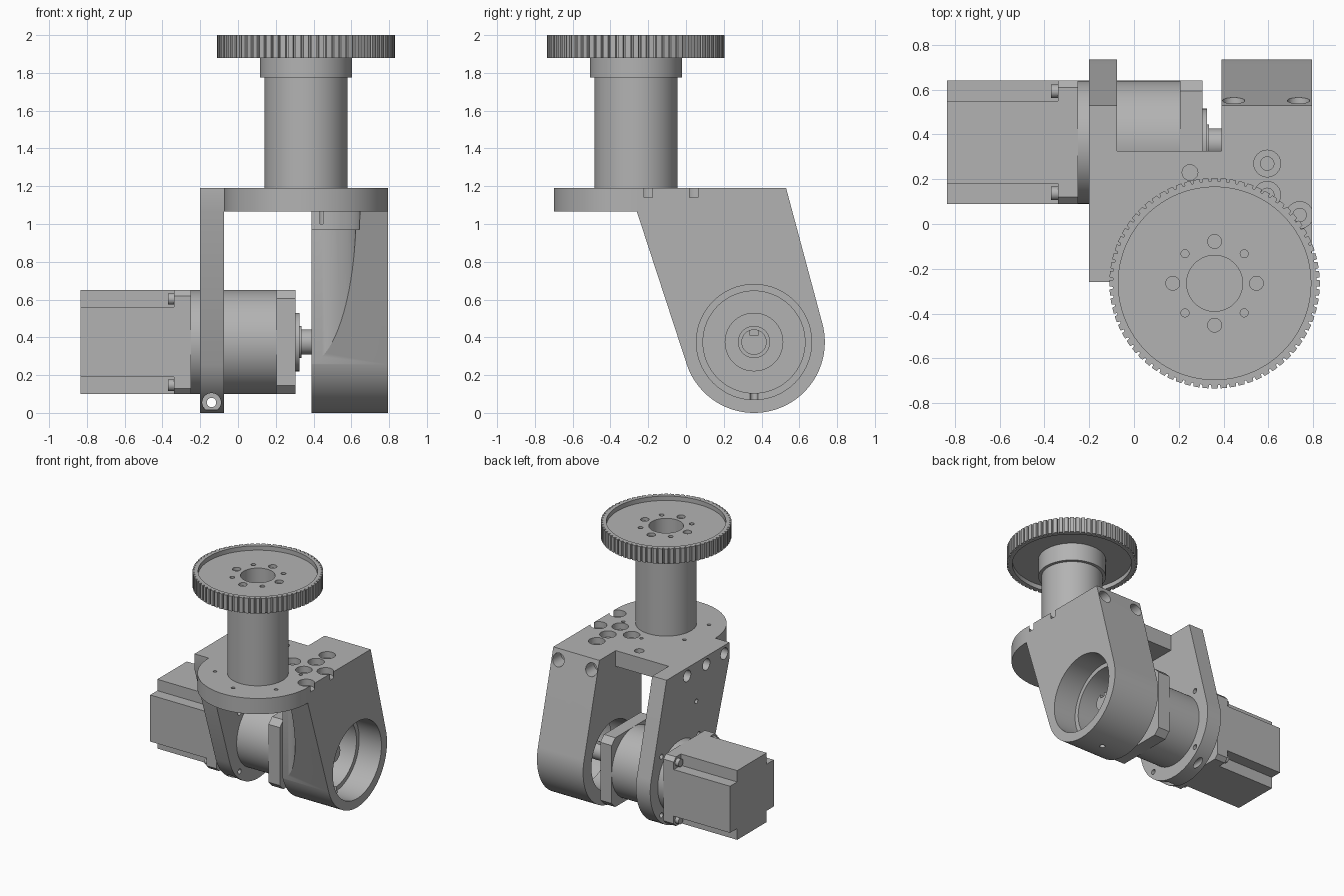
import bpy, bmesh, math
from mathutils import Vector

if "Cube" in bpy.data.objects:
    bpy.data.objects.remove(bpy.data.objects["Cube"])

steel = bpy.data.materials.new("grey_metal")
steel.diffuse_color = (0.45, 0.45, 0.45, 1)
steel.use_nodes = True
steel.node_tree.nodes["Principled BSDF"].inputs["Base Color"].default_value = steel.diffuse_color

AX, AY, AZ = 0.36, -0.265, 0.375      # column centre (x, y); drive axis height
DRIVE = (0.36, AZ)                    # drive axis in (y, z)
COL = (AX, AY)


def prism(name, pts, axis, lo, hi):
    """Extrude a 2D outline along an axis: x uses (y,z), y uses (x,z), z uses (x,y)."""
    def place(p, h):
        return {'x': (h, p[0], p[1]), 'y': (p[0], h, p[1]), 'z': (p[0], p[1], h)}[axis]
    bm = bmesh.new()
    a = [bm.verts.new(place(p, lo)) for p in pts]
    b = [bm.verts.new(place(p, hi)) for p in pts]
    bm.faces.new(a)
    bm.faces.new(b[::-1])
    n = len(pts)
    for i in range(n):
        bm.faces.new((a[i], b[i], b[(i + 1) % n], a[(i + 1) % n]))
    bmesh.ops.recalc_face_normals(bm, faces=bm.faces)
    me = bpy.data.meshes.new(name)
    bm.to_mesh(me)
    bm.free()
    me.materials.append(steel)
    ob = bpy.data.objects.new(name, me)
    bpy.context.collection.objects.link(ob)
    return ob


def arc(c, r, a0, a1, n):
    return [(c[0] + r * math.cos(math.radians(a0 + (a1 - a0) * i / n)),
             c[1] + r * math.sin(math.radians(a0 + (a1 - a0) * i / n))) for i in range(n + 1)]


def cyl(name, c, r, axis, lo, hi, n=64):
    return prism(name, arc(c, r, 0, 360, n)[:-1], axis, lo, hi)


def boolean(ob, other, op='DIFFERENCE'):
    m = ob.modifiers.new("bool", 'BOOLEAN')
    m.operation, m.object, m.solver = op, other, 'EXACT'
    bpy.context.view_layer.objects.active = ob
    bpy.ops.object.modifier_apply(modifier=m.name)
    bpy.data.objects.remove(other)


def hole(ob, c, r, axis, lo, hi, n=24):
    boolean(ob, cyl("cutter", c, r, axis, lo, hi, n))


def square(c, h, cut, notch=False):
    """Square outline with chamfered or notched corners."""
    pts = []
    for sx, sy in ((1, 1), (-1, 1), (-1, -1), (1, -1)):
        p = [(sx * h, sy * (h - cut)), (sx * (h - cut), sy * h)]
        if notch:
            p.insert(1, (sx * (h - cut), sy * (h - cut)))
        pts += p if sx * sy > 0 else p[::-1]
    return [(c[0] + x, c[1] + y) for x, y in pts]


# Fork arms: tapered profile ending in a round boss about the drive axis
arm = [(-.26, 1.065), (-.26, 1.19), (.53, 1.19)] + arc(DRIVE, .375, 14.6, -161.6, 64)
right_arm = prism("right_arm", arm, 'x', .39, .795)
hole(right_arm, (AX, -.26), .265, 'z', -.1, 1.065, 96)
hole(right_arm, (AX, -.26), .285, 'z', .97, 1.065, 96)
hole(right_arm, DRIVE, .305, 'x', .6, .9, 80)
hole(right_arm, DRIVE, .27, 'x', .3, .7, 80)
hole(right_arm, (.6, .36), .02, 'z', -.05, .2)
left_arm = prism("left_arm", arm, 'x', -.2, -.075)

# Top plate with rounded front, joined with the arms
fork = prism("fork_bracket", arc(COL, .435, 180, 360, 64) + [(.795, .325), (-.075, .325)],
             'z', 1.065, 1.19)
boolean(fork, right_arm, 'UNION')
boolean(fork, left_arm, 'UNION')

# Counterbored bolt holes in the plate top
for c in ((.595, .27), (.595, .13), (.74, .04), (.74, -.2), (.45, .04), (.6, -.03)):
    hole(fork, c, .06, 'z', 1.14, 1.3)
    hole(fork, c, .03, 'z', 1.0, 1.16)
hole(fork, (.25, .23), .035, 'z', 1.12, 1.3)
for a in (30, 90, 150, 210, 270, 330):
    hole(fork, arc(COL, .31, a, a, 1)[0], .014, 'z', 1.15, 1.3, 12)
# Bolt holes in the back of the right arm and side of the left arm
for x in (.445, .735):
    hole(fork, (x, 1.11), .05, 'y', .45, .8)
for y in (.27, .03, -.195):
    hole(fork, (y, 1.125), .045, 'x', -.3, -.13)
hole(fork, (.155, .88), .018, 'x', -.3, -.1)
# Clamp screw hole through the foot of the left arm
hole(fork, (-.14, .055), .05, 'y', -.1, .25)
hole(fork, (-.14, .055), .025, 'y', -.1, .9)
for a in (45, 135, 225, 315):
    hole(fork, arc(DRIVE, .33, a, a, 1)[0], .02, 'x', -.3, .0, 16)

# Column and collar with a blind bore
column = cyl("column", COL, .22, 'z', 1.19, 1.775, 96)
collar = cyl("collar", COL, .243, 'z', 1.775, 1.88, 96)
hole(column, COL, .125, 'z', 1.21, 2.1, 64)
hole(collar, COL, .125, 'z', 1.5, 2.1, 64)

# Toothed pulley, recessed on both faces
teeth, outline = 72, []
for i in range(teeth):
    for f, r in ((-.33, .47), (.0, .47), (.33, .47), (.40, .455), (.60, .455)):
        a = 2 * math.pi * (i + f) / teeth
        outline.append((AX + r * math.cos(a), AY + r * math.sin(a)))
pulley = prism("pulley", outline, 'z', 1.88, 2.0)
hole(pulley, COL, .43, 'z', 1.965, 2.1, 96)
underside = cyl("cutter", COL, .43, 'z', 1.8, 1.915, 96)
hole(underside, COL, .243, 'z', 1.7, 2.0, 96)
boolean(pulley, underside)
hole(pulley, COL, .125, 'z', 1.8, 2.1, 64)
for k in range(4):
    hole(pulley, arc(COL, .187, 90 * k, 90 * k, 1)[0], .031, 'z', 1.94, 2.1)
    hole(pulley, arc(COL, .187, 90 * k + 45, 90 * k + 45, 1)[0], .018, 'z', 1.93, 2.1, 16)

# Motor with notched corners, front flange and screws
MOT = (.365, AZ)
prism("motor_body", square(MOT, .275, .09, True), 'x', -.835, -.34)
prism("motor_flange", square(MOT, .275, .03), 'x', -.34, -.25)
for sy in (-1, 1):
    for sz in (-1, 1):
        cyl("motor_screw", (MOT[0] + sy * .228, AZ + sz * .228), .03, 'x', -.37, -.34, 24)

# Gearbox, output flange, boss and keyed shaft
cyl("gearbox", MOT, .275, 'x', -.25, .205, 96)
prism("gearbox_flange", square(MOT, .275, .045), 'x', .205, .305)
cyl("output_boss", DRIVE, .155, 'x', .305, .325)
cyl("shaft_collar", DRIVE, .085, 'x', .325, .335)
shaft = cyl("output_shaft", DRIVE, .067, 'x', .335, .6)
boolean(shaft, prism("cutter", [(.34, .41), (.38, .41), (.38, .5), (.34, .5)], 'x', .42, .7))

# Smooth the round surfaces, keep hard edges
bpy.ops.object.select_all(action='SELECT')
bpy.ops.object.shade_smooth_by_angle(angle=math.radians(25))
